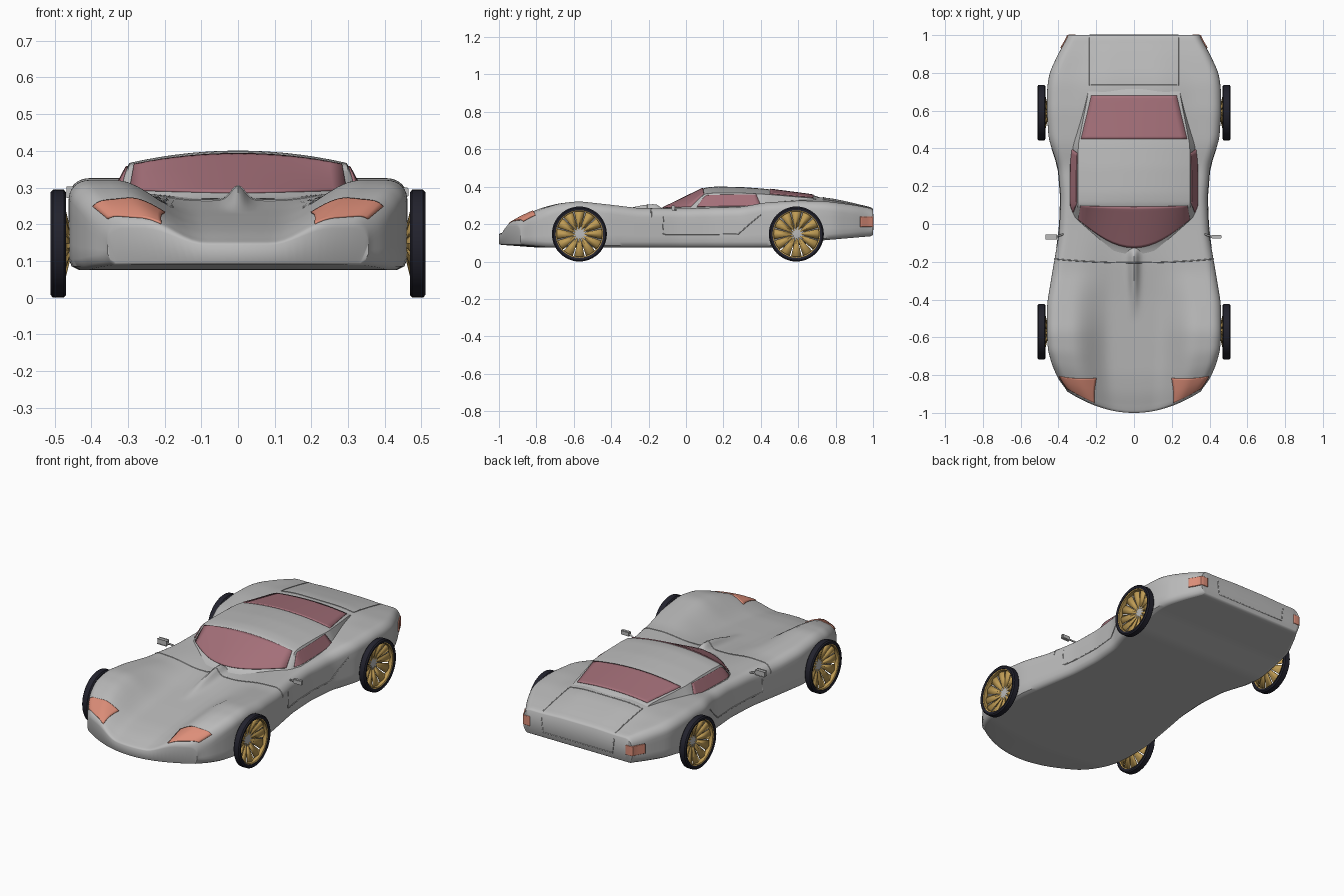
import bpy, bmesh, math
from mathutils import Vector

if "Cube" in bpy.data.objects:
    bpy.data.objects.remove(bpy.data.objects["Cube"])


def material(name, col):
    m = bpy.data.materials.new(name)
    m.diffuse_color = (*col, 1)
    m.use_nodes = True
    m.node_tree.nodes["Principled BSDF"].inputs["Base Color"].default_value = m.diffuse_color
    return m


GREY = material("body grey", (0.50, 0.50, 0.50))
GLASS = material("rose glass", (0.37, 0.16, 0.19))
LAMP = material("coral lamp", (0.72, 0.27, 0.19))
RUBBER = material("black rubber", (0.016, 0.016, 0.026))
GOLD = material("gold", (0.52, 0.33, 0.09))


def finish(bm, name, mat, angle=40):
    bmesh.ops.recalc_face_normals(bm, faces=bm.faces)
    me = bpy.data.meshes.new(name)
    bm.to_mesh(me)
    bm.free()
    ob = bpy.data.objects.new(name, me)
    bpy.context.collection.objects.link(ob)
    me.materials.append(mat)
    bpy.ops.object.select_all(action='DESELECT')
    ob.select_set(True)
    bpy.context.view_layer.objects.active = ob
    bpy.ops.object.shade_smooth_by_angle(angle=math.radians(angle))
    return ob


def curve(pts, r=0.03):
    """Piecewise linear profile, softened by averaging over +-r."""
    def lin(s):
        if s <= pts[0][0]:
            return pts[0][1]
        for (a, va), (b, vb) in zip(pts, pts[1:]):
            if s <= b:
                return va + (vb - va) * (s - a) / (b - a)
        return pts[-1][1]
    return lambda s: sum(lin(s + r * k / 4) for k in range(-4, 5)) / 9


def smooth(t):
    t = max(0, min(1, t))
    return t * t * (3 - 2 * t)


# ---- body profiles along the length
W = curve([(-1, .35), (-.97, .37), (-.9, .405), (-.8, .435), (-.7, .455), (-.57, .462), (-.42, .46), (-.24, .43),
           (-.05, .397), (.13, .388), (.3, .402), (.45, .452), (.6, .462), (.72, .46), (.8, .448), (.9, .402), (1, .345)])
HC = curve([(-1, .148), (-.9, .178), (-.8, .197), (-.6, .22), (-.4, .24), (-.2, .265), (-.1, .272), (.2, .28),
            (.4, .29), (.5, .325), (.7, .345), (.78, .338), (.9, .312), (1, .287)])
HF = curve([(-1, .203), (-.94, .235), (-.88, .26), (-.8, .287), (-.7, .31), (-.57, .322), (-.4, .303), (-.25, .285),
            (0, .284), (.3, .292), (.42, .315), (.6, .326), (.75, .322), (.9, .302), (1, .282)])
ZB = curve([(-1, .09), (-.8, .075), (.55, .075), (.72, .112), (1, .136)])


def bow(s):
    return .115 * max(0, min(1, (-.6 - s) / .4))


def top(s, u):
    """Point on the upper body; u runs -1..1 across."""
    a = abs(u)
    z = HC(s) + (HF(s) - HC(s)) * smooth((a - .25) / .47)
    z += .04 * smooth((s + .52) / .3) * smooth((-.10 - s) / .07) * math.exp(-(u * W(s) / .026) ** 2)
    c = max(0, (a - .88) / .12)
    z -= .05 * (1 - math.sqrt(max(0, 1 - c * c)))
    return Vector((W(s) * u, s + bow(s) * u * u, z))


def loft(bm, loops):
    rows = [[bm.verts.new(p) for p in l] for l in loops]
    n = len(rows[0])
    for a, b in zip(rows, rows[1:]):
        for i in range(n):
            bm.faces.new((a[i], a[(i + 1) % n], b[(i + 1) % n], b[i]))
    return rows


# ---- main body
half = [0, .02, .04, .06, .085, .12, .17, .23, .29, .35, .41, .47, .53, .59, .65, .71, .77, .83, .88, .905, .93, .95,
        .97, .985, .995, 1]
us = [-u for u in half[:0:-1]] + half
loops = []
ends = [(-1, .78), (-.997, .9), (-.99, .97)]
stations = ends + [(-.985 + 1.97 * i / 100, 1) for i in range(101)] + [(.992, .97), (.997, .93), (1, .88)]
for s, k in stations:
    t, zb, w, yo = [top(s, u) for u in us], ZB(s), W(s), s + bow(s)
    zt = t[-1].z
    side = [Vector((w, yo, zt + (zb + .03 - zt) * i / 4)) for i in range(1, 5)] + [Vector((w - .008, yo, zb + .01))]
    base = [Vector((w * u * .94, s + bow(s) * u * u, zb)) for u in reversed(us)]
    loop = t + side + base + [Vector((-p.x, p.y, p.z)) for p in reversed(side)]
    mid = (HC(s) + zb) / 2
    loops.append([Vector((p.x, p.y, mid + (p.z - mid) * k)) for p in loop])
bm = bmesh.new()
rows = loft(bm, loops)
n, m = len(us), len(us) + 5
for r in (rows[0], rows[-1]):
    for i in range(n - 1):
        bm.faces.new((r[i], r[i + 1], r[m + n - 2 - i], r[m + n - 1 - i]))
    bm.faces.new(r[n - 1:m + 1])
    bm.faces.new(r[m + n - 1:] + [r[0]])
finish(bm, "body", GREY)

# ---- cabin
CT = curve([(-.15, .315), (.1, .297), (.42, .295), (.68, .245), (.77, .235)], .02)
CB = curve([(-.15, .345), (.1, .375), (.42, .375), (.68, .28), (.77, .26)], .02)
CZ = curve([(-.16, .268), (.1, .395), (.16, .401), (.3, .398), (.42, .389), (.68, .355), (.77, .325)], .02)
CE = curve([(-.16, .255), (.1, .362), (.16, .367), (.3, .366), (.42, .36), (.68, .338), (.77, .308)], .02)
LOW = .22


def cab_bow(s):
    return .16 * max(0, min(1, (.1 - s) / .25))


def cab_top(s, u):
    return Vector((CT(s) * u, s + cab_bow(s) * u * u, CZ(s) - (CZ(s) - CE(s)) * u * u))


def cab_side(s, z, sx):
    v = (CE(s) - z) / (CE(s) - LOW)
    return Vector((sx * (CT(s) + (CB(s) - CT(s)) * v), s + cab_bow(s), z))


loops = []
for i in range(71):
    s = -.16 + .93 * i / 70
    t = [cab_top(s, u / 12) for u in range(-12, 13)]
    r = [cab_side(s, CE(s) + (LOW - CE(s)) * k / 4, 1) for k in range(1, 5)]
    loops.append(t + r + [Vector((-p.x, p.y, p.z)) for p in reversed(r)])
bm = bmesh.new()
rows = loft(bm, loops)
bm.faces.new(rows[0])
bm.faces.new(rows[-1])
finish(bm, "cabin", GREY)


# ---- thin plates lying on those surfaces
def plate(name, fn, mat, lift=.001, n=16):
    bm = bmesh.new()
    g = []
    for i in range(n + 1):
        row = []
        for j in range(n + 1):
            a, b, e = i / n, j / n, .01
            p = fn(a, b)
            nor = (fn(a + e, b) - fn(a - e, b)).cross(fn(a, b + e) - fn(a, b - e)).normalized()
            if nor.dot(p - Vector((0, p.y * .85, .1))) < 0:
                nor = -nor
            row.append(bm.verts.new(p + nor * lift))
        g.append(row)
    for i in range(n):
        for j in range(n):
            bm.faces.new((g[i][j], g[i + 1][j], g[i + 1][j + 1], g[i][j + 1]))
    ob = finish(bm, name, mat)
    mod = ob.modifiers.new("thickness", 'SOLIDIFY')
    mod.thickness, mod.offset = .007, 0


def quad(fn, c):
    """Bilinear patch between four parameter corners."""
    def f(a, b):
        q = [(c[0][k] * (1 - b) + c[1][k] * b) * (1 - a) + (c[3][k] * (1 - b) + c[2][k] * b) * a for k in (0, 1)]
        return fn(*q)
    return f


def windshield(a, b):
    u = (2 * b - 1) * .95
    s0 = -.125 + .055 * u * u
    return cab_top(s0 + (.092 - s0) * a, u)


plate("windshield", windshield, GLASS)
plate("rear_window", quad(cab_top, [(.45, -.97), (.45, .97), (.68, .92), (.68, -.92)]), GLASS)


def tube(name, pts, r, mat, cyclic=False):
    cu = bpy.data.curves.new(name, 'CURVE')
    cu.dimensions = '3D'
    cu.bevel_depth, cu.bevel_resolution, cu.use_fill_caps = r, 1, True
    sp = cu.splines.new('POLY')
    sp.points.add(len(pts) - 1)
    sp.use_cyclic_u = cyclic
    for q, p in zip(sp.points, pts):
        q.co = (*p, 1)
    cu.materials.append(mat)
    bpy.context.collection.objects.link(bpy.data.objects.new(name, cu))


def revolve(bm, prof, cx, cy, cz, sx, seg=48):
    loft(bm, [[(sx * (cx + x), cy + r * math.cos(t), cz + r * math.sin(t)) for r, x in prof]
              for t in (2 * math.pi * k / seg for k in range(seg + 1))])
    bmesh.ops.remove_doubles(bm, verts=bm.verts, dist=1e-5)


def wheel(name, sx, cy):
    R = .147
    bm = bmesh.new()
    revolve(bm, [(.127, -.018), (.14, -.021), (R, -.015), (R, .015), (.14, .021), (.127, .018)], .49, cy, R, sx)
    finish(bm, name + "_tyre", RUBBER)
    bm = bmesh.new()
    revolve(bm, [(.121, -.012), (.129, -.017), (.129, .016), (.121, .012)], .49, cy, R, sx)
    revolve(bm, [(.001, -.09), (.014, -.09), (.014, -.03), (.001, -.03)], .49, cy, R, sx, 16)
    finish(bm, name + "_rim", GOLD)
    bm = bmesh.new()      # dished fan of pleated spokes
    for k in range(12):
        t0 = 2 * math.pi * k / 12
        def pt(r, x, d):
            return bm.verts.new((sx * x, cy + r * math.cos(t0 + d), R + r * math.sin(t0 + d)))
        il, im, ir = pt(.01, .451, -.25), pt(.01, .456, 0), pt(.01, .451, .25)
        ol, om, orr = pt(.125, .479, -.225), pt(.125, .488, 0), pt(.125, .479, .225)
        bm.faces.new((il, ol, om, im))
        bm.faces.new((im, om, orr, ir))
    ob = finish(bm, name + "_spokes", GOLD, 10)
    mod = ob.modifiers.new("thickness", 'SOLIDIFY')
    mod.thickness, mod.offset = .004, 0


# ---- paired parts
for tag, sx in (("right", 1), ("left", -1)):
    plate("side_window_" + tag, quad(lambda s, z: cab_side(s, z, sx),
          [(-.01, .291), (.40, .297), (.375, .357), (.115, .354)]), GLASS)
    plate("headlight_" + tag, quad(lambda s, u: top(s, u * sx),
          [(-.984, .58), (-.962, .95), (-.88, .96), (-.83, .47)]), LAMP)

    def tail(a, b):     # wraps round the rear corner
        z, d = .185 + .055 * b, min(1, max(-.2, a / .7))
        x = W(.93 + .07 * d) - max(0, a - .7) / .3 * .04
        return Vector((sx * x, .93 + .067 * d, z))
    plate("tail_light_" + tag, tail, LAMP, .003)

    wheel("front_wheel_" + tag, sx, -.57)
    wheel("rear_wheel_" + tag, sx, .59)

    bm = bmesh.new()
    bmesh.ops.create_cube(bm, size=1)
    for v in bm.verts:
        v.co = (sx * (.437 + v.co.x * .055), -.068 + v.co.y * .02, .287 + v.co.z * .026)
    bmesh.ops.bevel(bm, geom=bm.edges[:], offset=.003, segments=2, affect='EDGES')
    finish(bm, "mirror_" + tag, GREY)
    tube("mirror_arm_" + tag, [(sx * .36, -.05, .27), (sx * .415, -.068, .287)], .005, GREY)

    door = [(-.12, .24), (-.125, .15), (-.11, .145), (0, .145), (.14, .145), (.28, .147), (.34, .20), (.40, .25)]
    tube("door_seam_" + tag, [(sx * (W(s) - .001), s, z) for s, z in door], .003, GREY)

# ---- panel seams
tube("cowl_seam", [top(-.205 + .02 * u * u, u) for u in us], .003, GREY)
lid = [top(.735 + .25 * i / 12, .235 / W(.735 + .25 * i / 12)) for i in range(13)]
lid += [Vector((.235, 1, .25)), Vector((.225, 1, .17))]
front = [top(.735, u / 10 * .235 / W(.735)) for u in range(-9, 10)]
tube("rear_lid_seam", [Vector((-p.x, p.y, p.z)) for p in reversed(lid)] + front + lid, .003, GREY, True)
